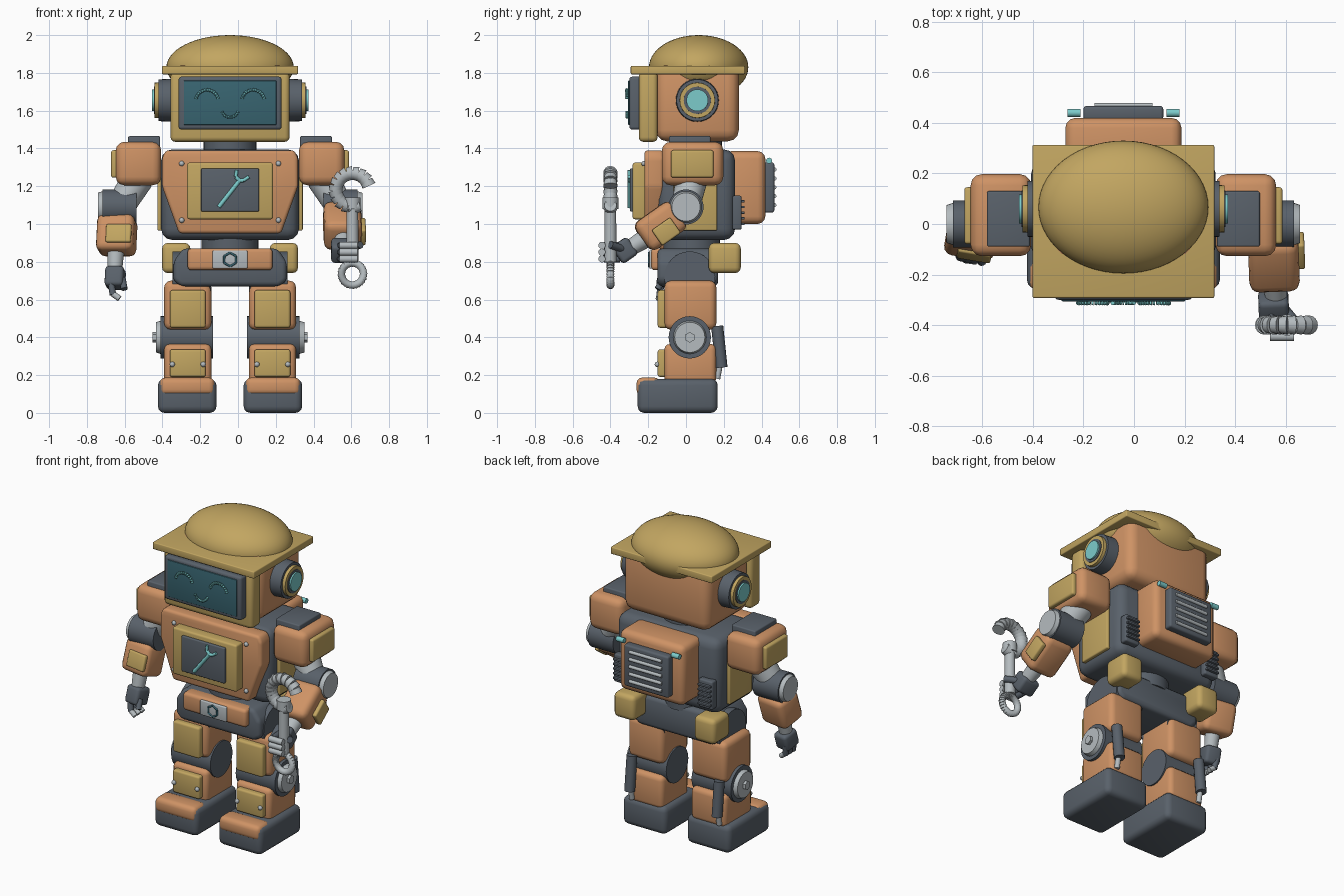
import bpy, bmesh
from math import radians, sin, cos, pi
from mathutils import Vector, Matrix

if "Cube" in bpy.data.objects:
    bpy.data.objects.remove(bpy.data.objects["Cube"])

BODY_X = -.042          # the body sits slightly off centre because of the tool
parts = []


def colour(name, r, g, b):
    mat = bpy.data.materials.new(name)
    mat.use_nodes = True
    mat.diffuse_color = (r, g, b, 1)
    bsdf = next(n for n in mat.node_tree.nodes if n.type == "BSDF_PRINCIPLED")
    bsdf.inputs["Base Color"].default_value = (r, g, b, 1)
    return mat


orange = colour("orange shell", .62, .29, .13)
yellow = colour("mustard yellow", .54, .38, .12)
dark = colour("dark grey", .1, .12, .145)
light = colour("light grey", .46, .5, .52)
teal = colour("bright teal", .2, .6, .6)
screen = colour("screen blue", .04, .13, .165)


def finish(name, mat, bm):
    bmesh.ops.recalc_face_normals(bm, faces=bm.faces)
    mesh = bpy.data.meshes.new(name)
    bm.to_mesh(mesh)
    bm.free()
    mesh.materials.append(mat)
    obj = bpy.data.objects.new(name, mesh)
    obj.location.x = BODY_X
    bpy.context.collection.objects.link(obj)
    parts.append(obj)


def soften(bm, bevel):
    if bevel:
        bmesh.ops.bevel(bm, geom=bm.edges[:], offset=bevel, segments=3,
                        profile=.5, affect="EDGES", clamp_overlap=True)


def box(name, mat, at, size, bevel=.02, aim=None):
    """Rounded box; aim turns its z axis along a direction."""
    bm = bmesh.new()
    bmesh.ops.create_cube(bm, size=1)
    bmesh.ops.scale(bm, vec=size, verts=bm.verts)
    soften(bm, bevel)
    turn = Vector(aim).to_track_quat("Z", "Y").to_matrix().to_4x4() if aim else Matrix()
    bm.transform(Matrix.Translation(at) @ turn)
    finish(name, mat, bm)


def prism(name, mat, outline, front, back, bevel):
    """Front outline (x, z) extruded from front to back."""
    bm = bmesh.new()
    face = bm.faces.new([bm.verts.new((x, front, z)) for x, z in outline])
    new = bmesh.ops.extrude_face_region(bm, geom=[face])["geom"]
    moved = [v for v in new if isinstance(v, bmesh.types.BMVert)]
    bmesh.ops.translate(bm, vec=(0, back - front, 0), verts=moved)
    soften(bm, bevel)
    finish(name, mat, bm)


def add_rod(bm, start, end, radius, tip, sides):
    start, end = Vector(start), Vector(end)
    axis = end - start
    place = Matrix.Translation((start + end) / 2) @ axis.to_track_quat("Z", "Y").to_matrix().to_4x4()
    bmesh.ops.create_cone(bm, cap_ends=True, segments=sides, radius1=radius,
                          radius2=tip, depth=axis.length, matrix=place)


def rod(name, mat, start, end, radius, tip=None, sides=32):
    bm = bmesh.new()
    add_rod(bm, start, end, radius, radius if tip is None else tip, sides)
    finish(name, mat, bm)


def ball(name, mat, at, size, detail=16):
    bm = bmesh.new()
    bmesh.ops.create_uvsphere(bm, u_segments=detail * 2, v_segments=detail, radius=1)
    bm.transform(Matrix.Translation(at) @ Matrix.Diagonal((*size, 1)))
    finish(name, mat, bm)


def arc(name, mat, at, ring, radius, start, end, count, fill=.85):
    """Ribbed arc of short rods in the x-z plane."""
    bm = bmesh.new()
    step = radians(end - start) / count
    for i in range(count):
        mid = radians(start) + step * (i + .5)
        ends = [Vector(at) + ring * Vector((cos(a), 0, sin(a)))
                for a in (mid - step * fill / 2, mid + step * fill / 2)]
        add_rod(bm, *ends, radius, radius * .85, 16)
    finish(name, mat, bm)


def bolt(name, x, y, z):
    ball(name, light, (x, y, z), (.014, .014, .014), 8)


# Hat and head
box("hat_brim", yellow, (0, .01, 1.815), (.72, .605, .045), .006)
ball("hat_dome", yellow, (0, .067, 1.83), (.337, .263, .17), 28)
box("head", orange, (0, .06, 1.64), (.61, .44, .405), .06)
box("face_frame", yellow, (0, -.2, 1.62), (.63, .1, .37), .025)
box("screen_bezel", dark, (0, -.26, 1.64), (.545, .08, .28), .015)
box("face_screen", screen, (0, -.3, 1.642), (.49, .012, .235), .004)
arc("smile", teal, (0, -.313, 1.61), .045, .008, 195, 345, 11, .6)

# Neck, torso and waist
rod("neck", dark, (0, .05, 1.34), (0, .05, 1.46), .14)
box("torso", dark, (0, .055, 1.155), (.73, .41, .48), .06)
prism("chest_plate", orange, [(-.34, 1.39), (-.36, 1.35), (-.36, 1.2), (-.27, .95),
                              (.27, .95), (.36, 1.2), (.36, 1.35), (.34, 1.39)],
      -.22, -.12, .018)
box("chest_panel", yellow, (0, -.24, 1.175), (.455, .085, .3), .012)
box("chest_display", dark, (0, -.28, 1.18), (.306, .035, .227), .006)
for name, start, end, thick in (("handle", (-.06, 1.09), (.05, 1.23), .011),
                                ("jaw_a", (.05, 1.23), (.03, 1.25), .01),
                                ("jaw_b", (.03, 1.25), (.035, 1.285), .009),
                                ("jaw_c", (.05, 1.23), (.07, 1.23), .01),
                                ("jaw_d", (.07, 1.23), (.1, 1.25), .009)):
    rod("tool_symbol_" + name, teal, (start[0], -.3, start[1]),
        (end[0], -.3, end[1]), thick, sides=12)
rod("waist", dark, (0, .03, .84), (0, .03, .96), .15)
prism("pelvis", dark, [(-.25, .87), (-.3, .8), (-.3, .7), (-.26, .67),
                       (.26, .67), (.3, .7), (.3, .8), (.25, .87)], -.15, .17, .025)
box("belt_plate", orange, (0, -.14, .813), (.45, .09, .115), .02)
box("buckle", light, (0, -.18, .812), (.185, .03, .095), .006)
arc("buckle_nut", screen, (0, -.196, .812), .036, .006, 30, 390, 6, 1)

# Backpack with grille
box("backpack", orange, (0, .31, 1.193), (.46, .22, .385), .04)
box("grille_plate", dark, (0, .44, 1.193), (.316, .055, .265), .012)
for i in range(5):
    z = 1.1 + i * .047
    rod(f"grille_bar_{i}", light, (-.115, .468, z), (.115, .468, z), .011, sides=12)

# Paired parts
for s, side in ((1, "left_"), (-1, "right_")):
    # Face, ears and body fittings
    arc(side + "eye", teal, (s * .122, -.313, 1.65), .06, .009, 10, 170, 13, .6)
    for part, mat, outer, radius in (("ear_base", dark, .38, .115), ("ear_ring", yellow, .4, .097),
                                     ("ear_inset", dark, .404, .075), ("ear_light", teal, .414, .06)):
        rod(side + part, mat, (s * .28, .06, 1.655), (s * outer, .06, 1.655), radius, radius * .96)
    for z in (1.02, 1.32):
        bolt(side + "chest_bolt", s * .256, -.222, z)
    box(side + "side_panel", yellow, (s * .37, .05, 1.13), (.03, .23, .33), .008)
    box(side + "back_vent", dark, (s * .3, .27, 1.06), (.1, .05, .18), .01)
    for i in range(5):
        box(side + "vent_slat", dark, (s * .3, .298, 1.0 + i * .03), (.09, .025, .013), .003)
    rod(side + "pack_light", teal, (s * .17, .44, 1.335), (s * .222, .44, 1.335), .016, sides=16)
    box(side + "pouch", yellow, (s * .285, .205, .82), (.15, .17, .16), .03)

    # Leg
    x = s * .224
    rod(side + "hip", dark, (s * .1, .02, .72), (s * .305, .02, .72), .135)
    box(side + "thigh", orange, (x, .023, .57), (.25, .275, .26), .035)
    box(side + "thigh_plate", yellow, (x, -.12, .55), (.19, .06, .2), .014)
    rod(side + "knee", dark, (s * .09, .02, .4), (s * .368, .02, .4), .112)
    rod(side + "knee_cap", light, (s * .36, .02, .4), (s * .393, .02, .4), .09, .08)
    rod(side + "knee_nut", light, (s * .39, .02, .4), (s * .41, .02, .4), .028, sides=6)
    box(side + "shin", orange, (x, .023, .26), (.25, .275, .21), .03)
    box(side + "shin_plate", yellow, (x, -.12, .263), (.19, .06, .145), .012)
    for offset in (-.082, .082):
        bolt(side + "shin_bolt", x + offset, -.152, .257)
    rod(side + "calf_piston", dark, (s * .31, .165, .46), (s * .31, .188, .24), .032, sides=16)
    rod(side + "calf_piston_rod", light, (s * .31, .18, .26), (s * .31, .165, .18), .016, sides=16)
    box(side + "foot", dark, (s * .227, -.044, .09), (.31, .424, .18), .035)
    box(side + "toe_cap", orange, (s * .227, -.2, .14), (.29, .124, .094), .03)

    # Shoulder, upper arm and elbow
    box(side + "shoulder", orange, (s * .485, .035, 1.32), (.24, .325, .23), .045)
    box(side + "shoulder_top", dark, (s * .455, .02, 1.4), (.17, .22, .13), .008)
    box(side + "shoulder_plate", yellow, (s * .605, .033, 1.318), (.05, .225, .145), .012)
    rod(side + "upper_arm", light, (s * .49, .03, 1.24), (s * .575, 0, 1.1), .085, .075)
    rod(side + "elbow", dark, (s * .495, 0, 1.09), (s * .675, 0, 1.09), .093)
    rod(side + "elbow_cap", light, (s * .67, 0, 1.09), (s * .7, 0, 1.09), .085, .075)

# Right forearm and relaxed hand
hang = (-.01, -.06, -.2)
box("right_forearm", orange, (-.6, -.035, .94), (.2, .17, .2), .035, hang)
box("right_forearm_plate", yellow, (-.59, -.12, .95), (.135, .03, .1), .01, hang)
rod("right_wrist", light, (-.605, -.06, .86), (-.61, -.085, .75), .045, .038)
box("right_palm", dark, (-.608, -.09, .715), (.1, .11, .11), .02, hang)
for i in range(3):
    y = -.13 + i * .038
    rod("right_finger", dark, (-.63, y, .69), (-.62, y - .01, .625), .018, sides=12)
    rod("right_fingertip", light, (-.62, y - .01, .63), (-.585, y - .015, .605), .016, sides=12)
rod("right_thumb", dark, (-.57, -.12, .71), (-.56, -.15, .655), .018, sides=12)

# Left forearm reaching forward
reach = (.01, -.27, -.19)
box("left_forearm", orange, (.595, -.135, .99), (.2, .18, .24), .04, reach)
box("left_forearm_plate", yellow, (.7, -.105, .96), (.035, .1, .12), .01, reach)
rod("left_wrist", light, (.6, -.22, .92), (.605, -.3, .87), .05, .042)
box("left_palm", dark, (.595, -.325, .86), (.12, .11, .1), .02, reach)
for i in range(3):
    z = .815 + i * .036
    rod("left_finger", dark, (.585, -.35, z), (.59, -.435, z), .019, sides=12)
    rod("left_fingertip", light, (.58, -.445, z), (.675, -.445, z), .019, sides=12)
rod("left_thumb", dark, (.64, -.34, .87), (.69, -.4, .89), .02, sides=12)

# Wrench held in the left hand
grip = .648
arc("wrench_hook", light, (grip, -.4, 1.18), .09, .038, 15, 295, 15, 1.1)
rod("wrench_handle", light, (grip, -.4, .8), (grip, -.4, 1.12), .032, .03)
rod("wrench_collar", light, (grip, -.4, 1.08), (grip, -.4, 1.14), .042)
arc("wrench_loop", light, (grip, -.4, .735), .059, .021, 0, 360, 28, 1.15)

# Smooth shading with crisp edges
bpy.ops.object.select_all(action="DESELECT")
for obj in parts:
    obj.select_set(True)
bpy.context.view_layer.objects.active = parts[0]
bpy.ops.object.shade_smooth_by_angle(angle=radians(40))
